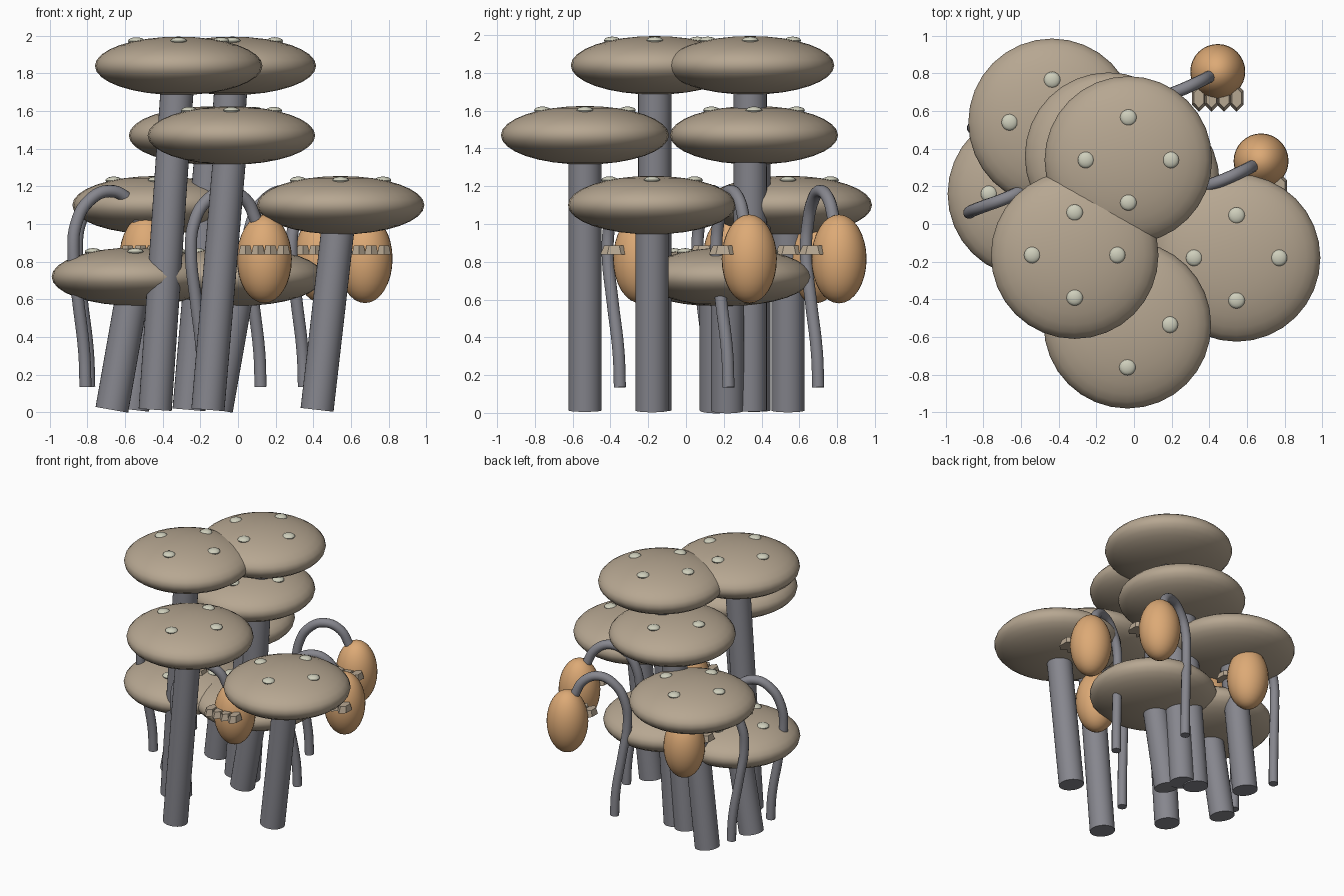
import bpy, math
from mathutils import Vector

if "Cube" in bpy.data.objects:
    bpy.data.objects.remove(bpy.data.objects["Cube"])


def material(name, rgb):
    m = bpy.data.materials.new(name)
    m.diffuse_color = (*rgb, 1)
    m.use_nodes = True
    m.node_tree.nodes["Principled BSDF"].inputs["Base Color"].default_value = m.diffuse_color
    return m


TAN = material("cap_tan", (0.47, 0.385, 0.285))
GREY = material("stem_grey", (0.24, 0.24, 0.27))
ORANGE = material("lantern_orange", (0.72, 0.40, 0.18))
PALE = material("spot_pale", (0.62, 0.62, 0.50))


def finish(name, mat, smooth=True):
    ob = bpy.context.object
    ob.name = name
    ob.data.materials.append(mat)
    if smooth:
        bpy.ops.object.shade_smooth_by_angle(angle=math.radians(40))
    return ob


def ellipsoid(name, loc, size, mat, seg=32, rings=16):
    bpy.ops.mesh.primitive_uv_sphere_add(segments=seg, ring_count=rings, location=loc)
    bpy.context.object.scale = size
    bpy.ops.object.transform_apply(location=False, rotation=False, scale=True)
    return finish(name, mat)


def stalk(name, start, end, radius):
    a, b = Vector(start), Vector(end)
    d = b - a
    bpy.ops.mesh.primitive_cylinder_add(vertices=32, radius=radius, depth=d.length,
                                        location=(a + b) / 2)
    bpy.context.object.rotation_euler = (0, math.atan2(d.x, d.z), 0)
    return finish(name, GREY)


def mushroom(x, y, z):
    # leaning stem, flattened cap and four spots
    stalk("mushroom_stem", (x - 0.125, y, 0.013), (x, y, z), 0.088)
    ellipsoid("mushroom_cap", (x, y, z), (0.445, 0.445, 0.155), TAN)
    for dx, dy in ((1, 0), (-1, 0), (0, 1), (0, -1)):
        ellipsoid("cap_spot", (x + 0.225 * dx, y + 0.225 * dy, z + 0.132),
                  (0.044, 0.044, 0.02), PALE, 16, 8)


# hook path relative to the lantern centre on the ground
HOOK = [(-0.325, -0.11, 0.135), (-0.332, -0.117, 0.32), (-0.365, -0.15, 0.60),
        (-0.39, -0.175, 0.85), (-0.375, -0.165, 1.00), (-0.31, -0.14, 1.12),
        (-0.20, -0.10, 1.175), (-0.10, -0.055, 1.13), (-0.04, -0.025, 1.01)]


def hanging_lantern(x, y):
    # curved hook
    cu = bpy.data.curves.new("hook_path", 'CURVE')
    cu.dimensions = '3D'
    cu.bevel_depth = 0.033
    cu.bevel_resolution = 4
    cu.resolution_u = 5
    cu.use_fill_caps = True
    sp = cu.splines.new('BEZIER')
    sp.bezier_points.add(len(HOOK) - 1)
    for p, (px, py, pz) in zip(sp.bezier_points, HOOK):
        p.co = (x + px, y + py, pz)
        p.handle_left_type = p.handle_right_type = 'AUTO'
    ob = bpy.data.objects.new("lantern_hook", cu)
    bpy.context.collection.objects.link(ob)
    bpy.ops.object.select_all(action='DESELECT')
    bpy.context.view_layer.objects.active = ob
    ob.select_set(True)
    bpy.ops.object.convert(target='MESH')
    finish("lantern_hook", GREY)
    # egg-shaped body
    ellipsoid("lantern_body", (x, y, 0.815), (0.146, 0.146, 0.235), ORANGE)
    # row of flat six-sided teeth
    for i in range(4):
        bpy.ops.mesh.primitive_cone_add(vertices=6, radius1=1, radius2=0.72, depth=1,
                                        location=(x + (i - 1.5) * 0.067, y - 0.14, 0.862))
        bpy.context.object.scale = (0.042, 0.074, 0.046)
        bpy.ops.object.transform_apply(location=False, rotation=False, scale=True)
        finish("lantern_tooth", TAN, smooth=False)


for spot in [(-0.545, 0.16, 0.72), (0.01, 0.22, 0.72), (-0.435, 0.54, 1.10),
             (0.545, -0.18, 1.10), (-0.135, 0.36, 1.47), (-0.035, -0.535, 1.47),
             (-0.315, -0.165, 1.84), (-0.03, 0.34, 1.84)]:
    mushroom(*spot)

for spot in [(0.445, 0.81), (0.675, 0.335), (0.14, -0.24), (-0.465, 0.685), (-0.485, 0.235)]:
    hanging_lantern(*spot)
